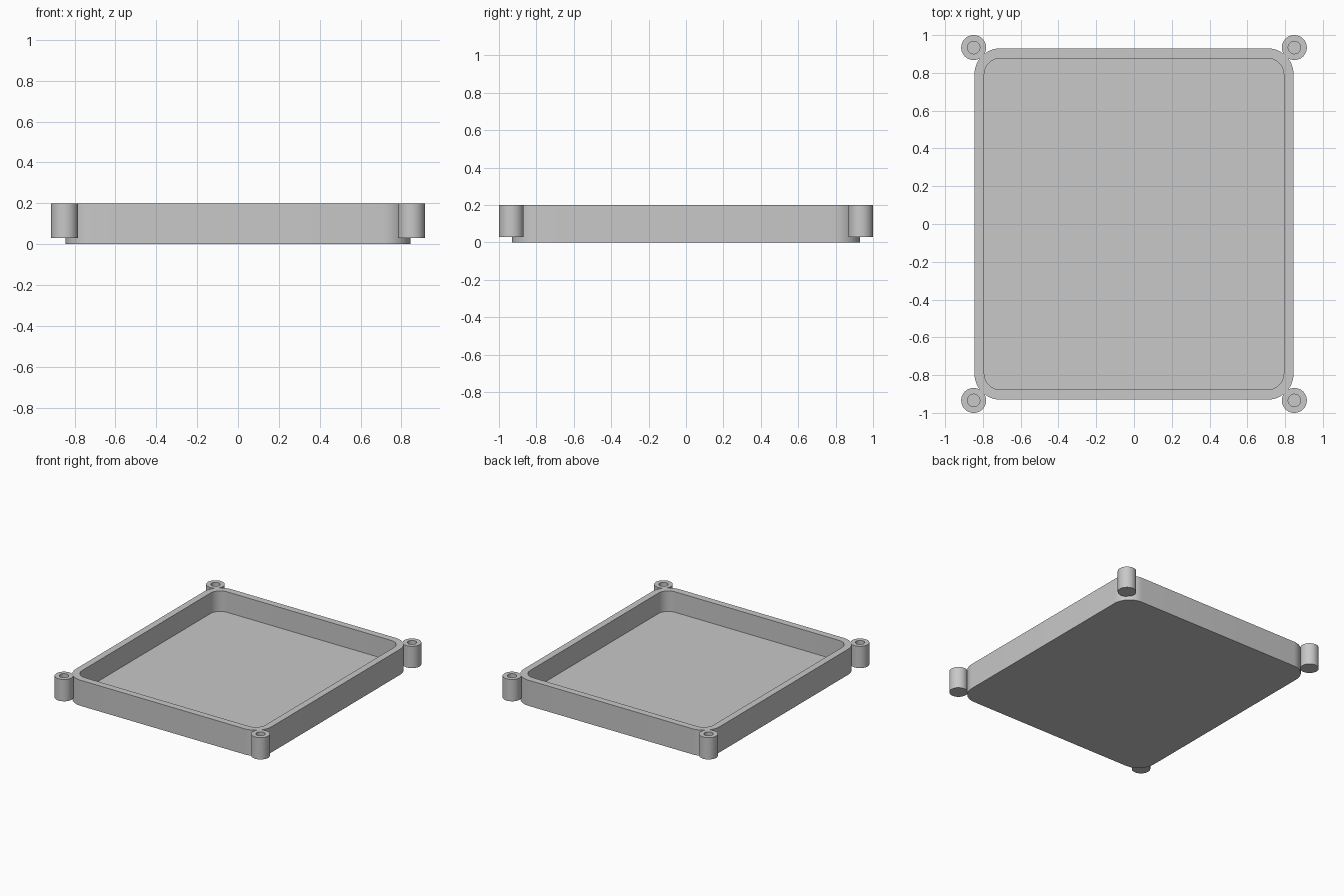
import bpy, bmesh, math

if "Cube" in bpy.data.objects:
    bpy.data.objects.remove(bpy.data.objects["Cube"])

grey = bpy.data.materials.new("light_grey")
grey.diffuse_color = (0.58, 0.58, 0.58, 1)
grey.use_nodes = True
grey.node_tree.nodes["Principled BSDF"].inputs["Base Color"].default_value = grey.diffuse_color


def rounded_rect(hx, hy, r, steps=12):
    """Counter-clockwise outline with rounded corners."""
    pts = []
    for k, (sx, sy) in enumerate([(1, 1), (-1, 1), (-1, -1), (1, -1)]):
        for i in range(steps + 1):
            a = math.pi / 2 * (k + i / steps)
            pts.append((sx * (hx - r) + r * math.cos(a),
                        sy * (hy - r) + r * math.sin(a)))
    return pts


def circle(r, n=48):
    return [(r * math.cos(2 * math.pi * i / n), r * math.sin(2 * math.pi * i / n))
            for i in range(n)]


def cup(name, outer, inner, bottom, floor, top, location=(0, 0, 0)):
    """Open vessel: outer wall, rim, inner wall and a closed floor."""
    bm = bmesh.new()
    rings = [[bm.verts.new((x, y, z)) for x, y in outline]
             for outline, z in ((outer, bottom), (outer, top), (inner, top), (inner, floor))]
    n = len(outer)
    for a, b in zip(rings, rings[1:]):
        for i in range(n):
            j = (i + 1) % n
            bm.faces.new((a[i], a[j], b[j], b[i]))
    bm.faces.new(rings[0][::-1])
    bm.faces.new(rings[-1])
    mesh = bpy.data.meshes.new(name)
    bm.to_mesh(mesh)
    bm.free()
    mesh.materials.append(grey)
    obj = bpy.data.objects.new(name, mesh)
    obj.location = location
    bpy.context.collection.objects.link(obj)
    bpy.ops.object.select_all(action='DESELECT')
    obj.select_set(True)
    bpy.context.view_layer.objects.active = obj
    bpy.ops.object.shade_smooth_by_angle(angle=math.radians(30))
    return obj


# Shallow tray with rounded corners
cup("tray", rounded_rect(0.845, 0.93, 0.138), rounded_rect(0.793, 0.877, 0.086),
    0.0, 0.04, 0.2)

# Screw posts with blind holes at the four corners
for x_name, sx in (("left", -1), ("right", 1)):
    for y_name, sy in (("front", -1), ("back", 1)):
        cup(f"screw_post_{y_name}_{x_name}", circle(0.066), circle(0.033),
            0.03, 0.07, 0.2, (sx * 0.849, sy * 0.934, 0))
